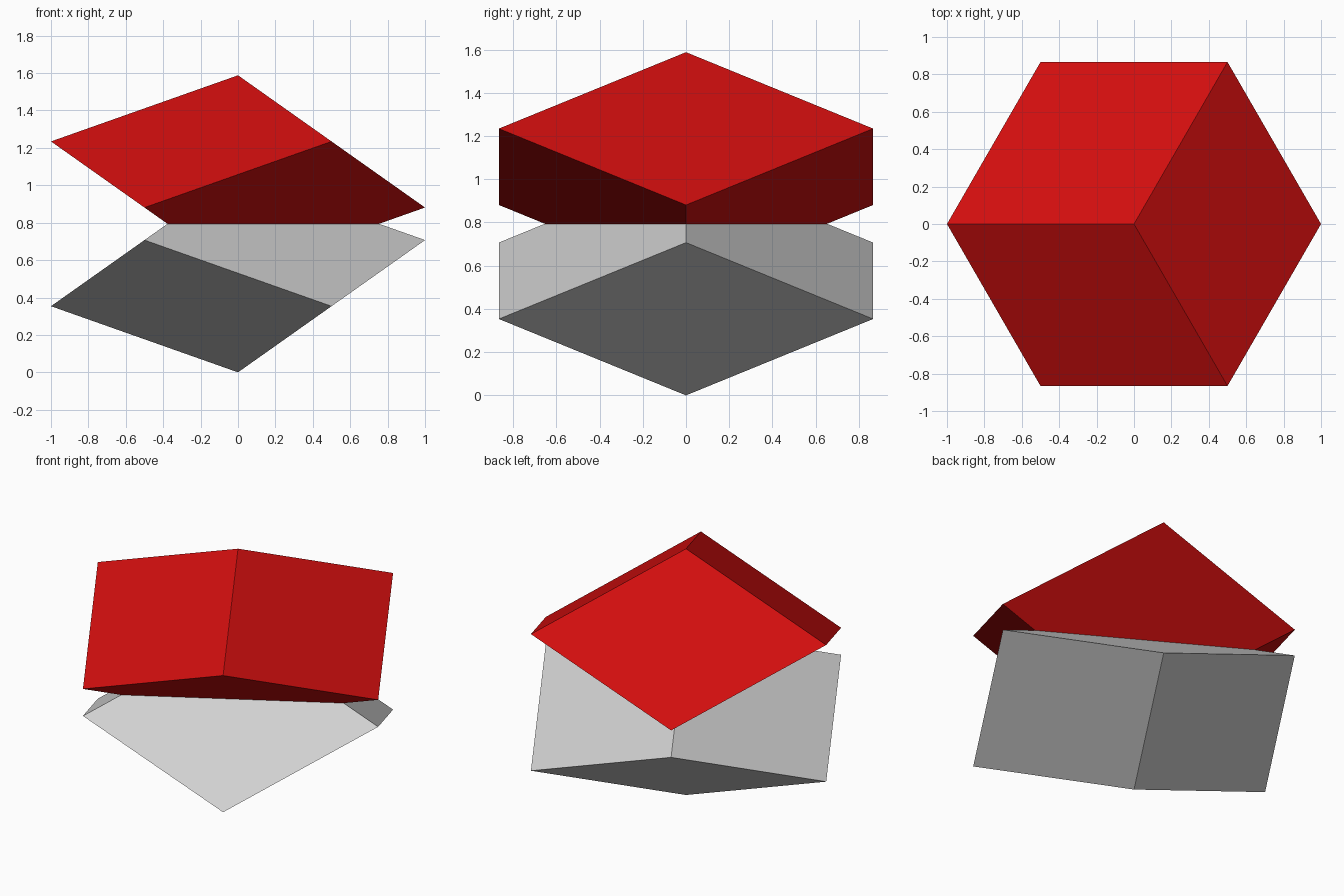
import bpy, bmesh
from math import cos, sin, radians
from mathutils import Matrix, Vector

default = bpy.data.objects.get("Cube")
if default:
    bpy.data.objects.remove(default)

RISE = 0.3535      # height gained along each slanted edge
HEIGHT = 1.588     # overall height


def material(name, rgb):
    m = bpy.data.materials.new(name)
    m.use_nodes = True
    m.diffuse_color = (*rgb, 1)
    m.node_tree.nodes["Principled BSDF"].inputs["Base Color"].default_value = (*rgb, 1)
    return m


def corner_block(name, mat, tip, direction):
    """Skewed cube standing on a corner at height tip, growing along direction."""
    edges = [Vector((-cos(radians(a)), sin(radians(a)), direction * RISE))
             for a in (0, 120, 240)]
    skew = Matrix(edges).transposed().to_4x4()
    bm = bmesh.new()
    bmesh.ops.create_cube(bm, size=1)
    bmesh.ops.translate(bm, verts=bm.verts, vec=(0.5, 0.5, 0.5))
    bmesh.ops.transform(bm, verts=bm.verts, matrix=Matrix.Translation((0, 0, tip)) @ skew)
    bmesh.ops.recalc_face_normals(bm, faces=bm.faces)
    mesh = bpy.data.meshes.new(name)
    bm.to_mesh(mesh)
    bm.free()
    mesh.materials.append(mat)
    obj = bpy.data.objects.new(name, mesh)
    bpy.context.collection.objects.link(obj)


# Two mirrored blocks whose inner corners sink into each other
corner_block("lower_block", material("light grey", (0.635, 0.635, 0.635)), 0, 1)
corner_block("upper_block", material("red", (0.635, 0.0044, 0.0044)), HEIGHT, -1)
